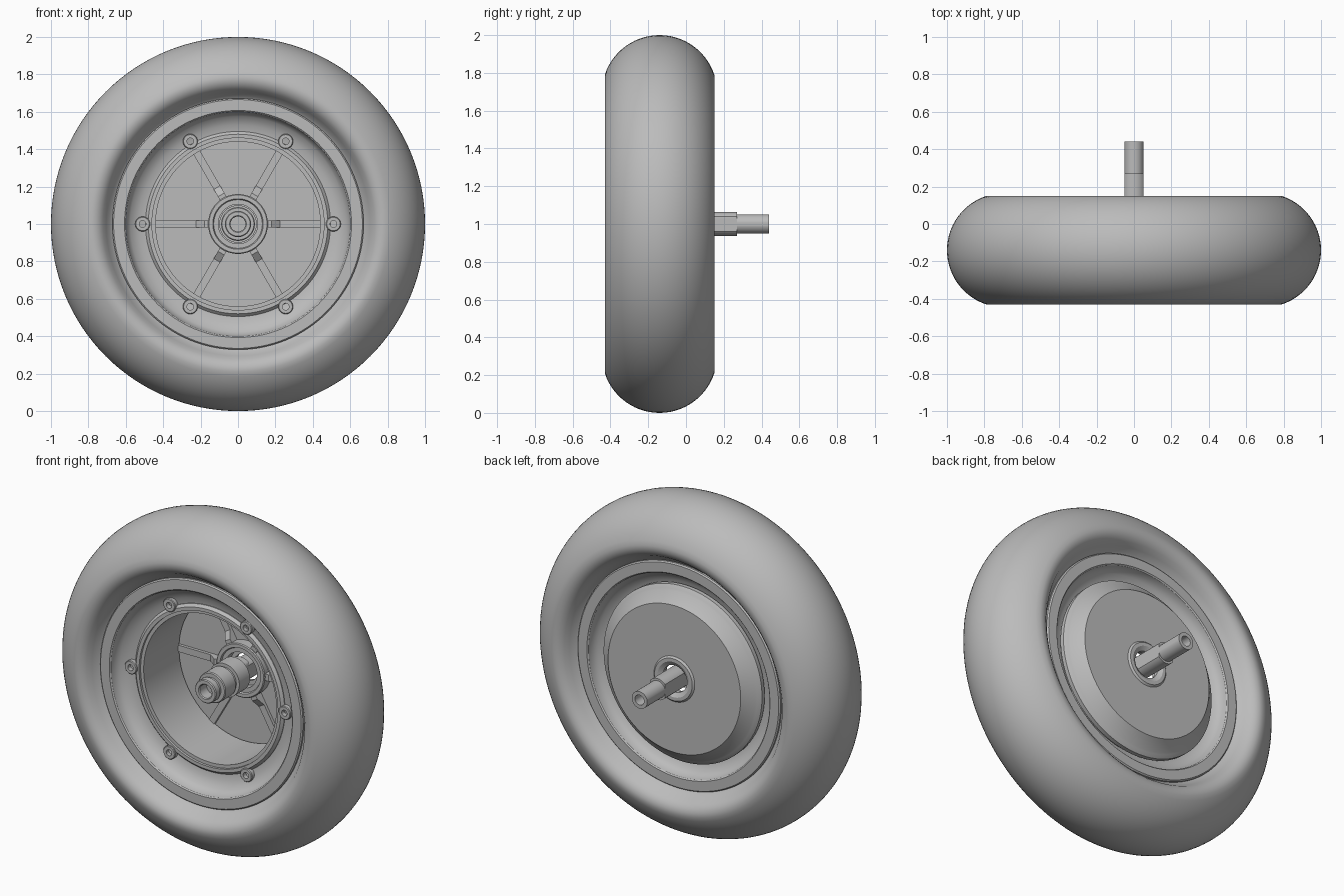
import bpy, bmesh, math
from mathutils import Matrix, Vector

cube = bpy.data.objects.get("Cube")
if cube:
    bpy.data.objects.remove(cube)

grey = bpy.data.materials.new("plain grey")
grey.use_nodes = True
grey.diffuse_color = (0.5, 0.5, 0.5, 1)
grey.node_tree.nodes["Principled BSDF"].inputs["Base Color"].default_value = (0.5, 0.5, 0.5, 1)

MID = -0.14  # centre plane of the wheel


def finish(name, bm, angle=30):
    bmesh.ops.remove_doubles(bm, verts=bm.verts, dist=1e-5)
    bmesh.ops.recalc_face_normals(bm, faces=bm.faces)
    mesh = bpy.data.meshes.new(name)
    bm.to_mesh(mesh)
    bm.free()
    mesh.materials.append(grey)
    ob = bpy.data.objects.new(name, mesh)
    bpy.context.collection.objects.link(ob)
    bpy.ops.object.select_all(action='DESELECT')
    ob.select_set(True)
    bpy.context.view_layer.objects.active = ob
    bpy.ops.object.shade_smooth_by_angle(angle=math.radians(angle))
    return ob


def revolve(profile, steps, x=0, z=1):
    """Spin a closed loop of (radius, y) points about the y direction."""
    bm = bmesh.new()
    verts = [bm.verts.new((x + r, y, z)) for r, y in profile]
    edges = [bm.edges.new((verts[i - 1], verts[i])) for i in range(len(verts))]
    bmesh.ops.spin(bm, geom=verts + edges, cent=(x, 0, z), axis=(0, 1, 0),
                   angle=math.tau, steps=steps, use_merge=True)
    return bm


# Tyre: round tread, sidewalls rolling in towards the rim
half = [(0.695 + 0.305 * math.cos(a), 0.305 * math.sin(a))
        for a in (math.radians(72 * i / 14) for i in range(15))]
half += [(0.765, 0.289), (0.742, 0.28), (0.722, 0.262), (0.705, 0.235),
         (0.685, 0.205), (0.66, 0.185), (0.63, 0.18)]
tyre = [(r, MID - d) for r, d in reversed(half)] + [(r, MID + d) for r, d in half[1:]]
finish("tyre", revolve(tyre, 128), 35)

# Rim: flat lips and wells sloping down to the drum
side = [(0.62, 0.17), (0.665, 0.18), (0.672, 0.188), (0.672, 0.205), (0.665, 0.212),
        (0.607, 0.212), (0.6, 0.205), (0.595, 0.175), (0.575, 0.15), (0.53, 0.125), (0.49, 0.12)]
rim = [(r, MID - d) for r, d in side] + [(r, MID + d) for r, d in reversed(side)]
finish("rim", revolve(rim, 128))

# Motor drum: open at the front, closed by a domed back plate with a centre hole
drum = [(0.44, -0.265), (0.46, -0.265), (0.46, -0.28), (0.48, -0.28), (0.495, -0.265),
        (0.495, -0.24), (0.505, -0.24), (0.505, 0.005), (0.525, 0.005), (0.525, 0.03),
        (0.505, 0.045), (0.495, 0.05), (0.44, 0.11), (0.135, 0.11), (0.125, 0.12),
        (0.105, 0.12), (0.08, 0.105), (0.08, 0.08), (0.45, 0.08), (0.45, 0.07), (0.44, 0.07)]
finish("drum", revolve(drum, 128))

# Hub ring on the drum floor
hub = [(0.105, 0.085), (0.105, 0.03), (0.13, 0.03), (0.135, 0.02), (0.155, 0.02),
       (0.16, 0.025), (0.16, 0.085)]
finish("hub_ring", revolve(hub, 64))

# Six floor ribs, ramped up to the hub, and six screw bosses
rib = [(0.15, 0.085), (0.15, 0.03), (0.18, 0.03), (0.225, 0.062), (0.445, 0.062), (0.445, 0.085)]
boss = [(0.018, -0.25), (0.018, -0.29), (0.036, -0.29), (0.04, -0.286),
        (0.04, -0.22), (0.001, -0.22), (0.001, -0.25)]
for i in range(6):
    a = i * math.pi / 3
    bm = bmesh.new()
    face = bm.faces.new([bm.verts.new((r, y, -0.02)) for r, y in rib])
    ext = bmesh.ops.extrude_face_region(bm, geom=[face])
    bmesh.ops.translate(bm, vec=(0, 0, 0.04),
                        verts=[v for v in ext["geom"] if isinstance(v, bmesh.types.BMVert)])
    bmesh.ops.transform(bm, verts=bm.verts,
                        matrix=Matrix.Translation((0, 0, 1)) @ Matrix.Rotation(a, 4, 'Y'))
    finish(f"floor_rib_{i + 1}", bm)
    finish(f"screw_boss_{i + 1}",
           revolve(boss, 24, 0.51 * math.cos(a), 1 + 0.51 * math.sin(a)))

# Axle: stepped shaft, blind holes at both ends, two flats at the back
axle = [(0.0, -0.24), (0.04, -0.24), (0.04, -0.305), (0.045, -0.31), (0.065, -0.31),
        (0.07, -0.305), (0.07, -0.27), (0.062, -0.265), (0.062, -0.25), (0.085, -0.25),
        (0.09, -0.245), (0.09, -0.15), (0.08, -0.145), (0.08, -0.13), (0.1, -0.13),
        (0.1, -0.03), (0.08, -0.03), (0.08, 0.03), (0.064, 0.03), (0.064, 0.27),
        (0.051, 0.27), (0.051, 0.44), (0.03, 0.44), (0.03, 0.36), (0.0, 0.36)]
bm = revolve(axle, 64)
for v in bm.verts:
    if v.co.y > 0.02:
        v.co.x = max(-0.05, min(0.05, v.co.x))
finish("axle", bm)
